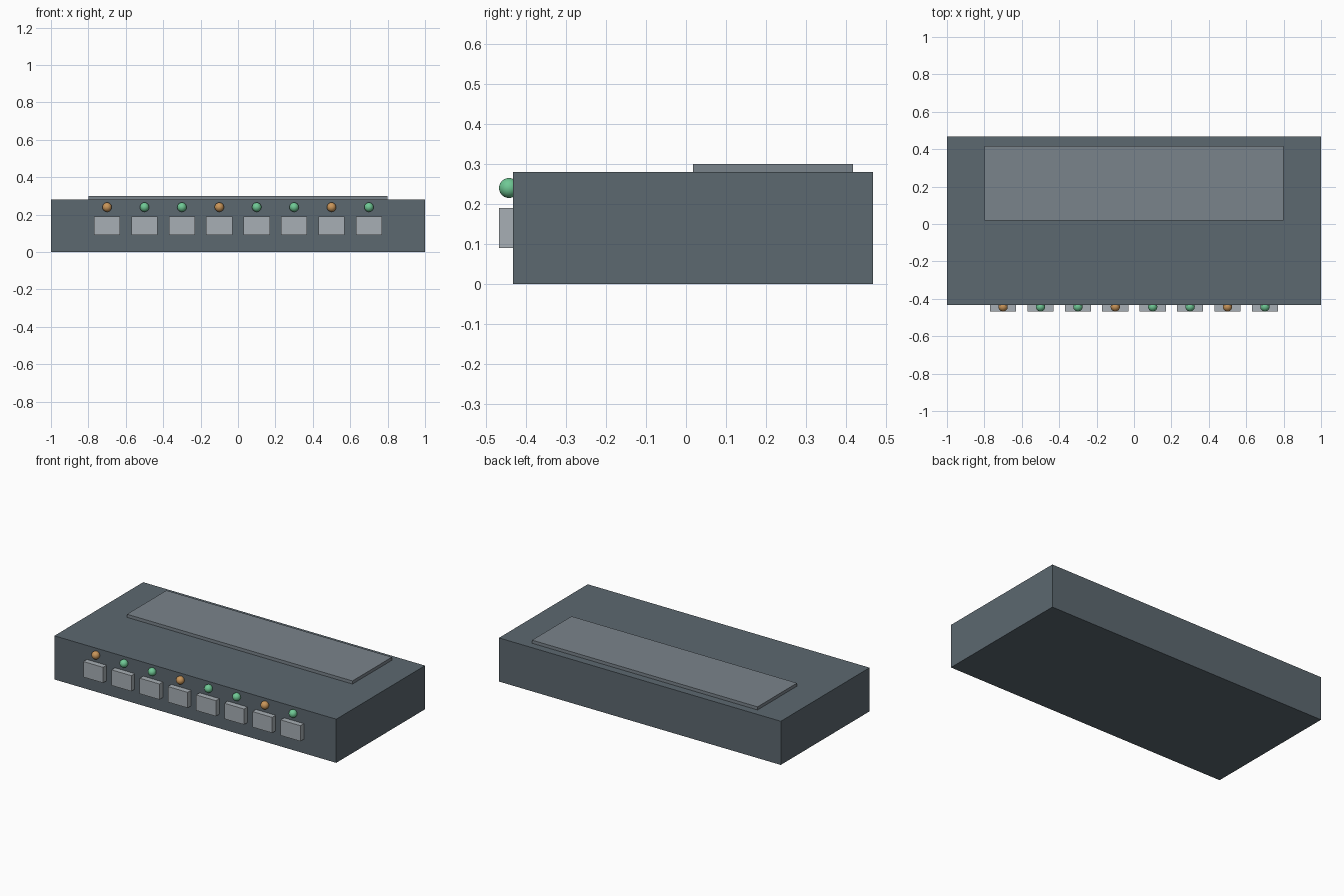
import bpy

if "Cube" in bpy.data.objects:
    bpy.data.objects.remove(bpy.data.objects["Cube"])


def make_material(name, rgb):
    mat = bpy.data.materials.new(name)
    mat.diffuse_color = (*rgb, 1.0)
    mat.use_nodes = True
    mat.node_tree.nodes["Principled BSDF"].inputs["Base Color"].default_value = mat.diffuse_color
    return mat


def box(name, lo, hi, mat):
    centre = [(a + b) / 2 for a, b in zip(lo, hi)]
    bpy.ops.mesh.primitive_cube_add(size=1, location=centre)
    ob = bpy.context.object
    ob.name = name
    ob.scale = [b - a for a, b in zip(lo, hi)]
    bpy.ops.object.transform_apply(location=False, rotation=False, scale=True)
    ob.data.materials.append(mat)
    return ob


def light(name, x, mat):
    bpy.ops.mesh.primitive_uv_sphere_add(
        segments=24, ring_count=12, radius=0.025, location=(x, -0.4425, 0.24))
    ob = bpy.context.object
    ob.name = name
    bpy.ops.object.shade_smooth()
    ob.data.materials.append(mat)


case_mat = make_material("case_slate", (0.107, 0.138, 0.162))
panel_mat = make_material("panel_grey", (0.195, 0.23, 0.26))
port_mat = make_material("port_grey", (0.39, 0.43, 0.46))
green = make_material("light_green", (0.16, 0.58, 0.30))
amber = make_material("light_amber", (0.58, 0.30, 0.10))

# Case and raised top panel
box("case", (-1, -0.4325, 0), (1, 0.4675, 0.28), case_mat)
box("top_panel", (-0.8, 0.0175, 0.27), (0.8, 0.4175, 0.30), panel_mat)

# Row of front ports, each with a status light above; every third is amber
for i in range(8):
    x = -0.7 + 0.2 * i
    box(f"port_{i + 1}", (x - 0.07, -0.4675, 0.09), (x + 0.07, -0.4175, 0.19), port_mat)
    light(f"status_light_{i + 1}", x, amber if i % 3 == 0 else green)
